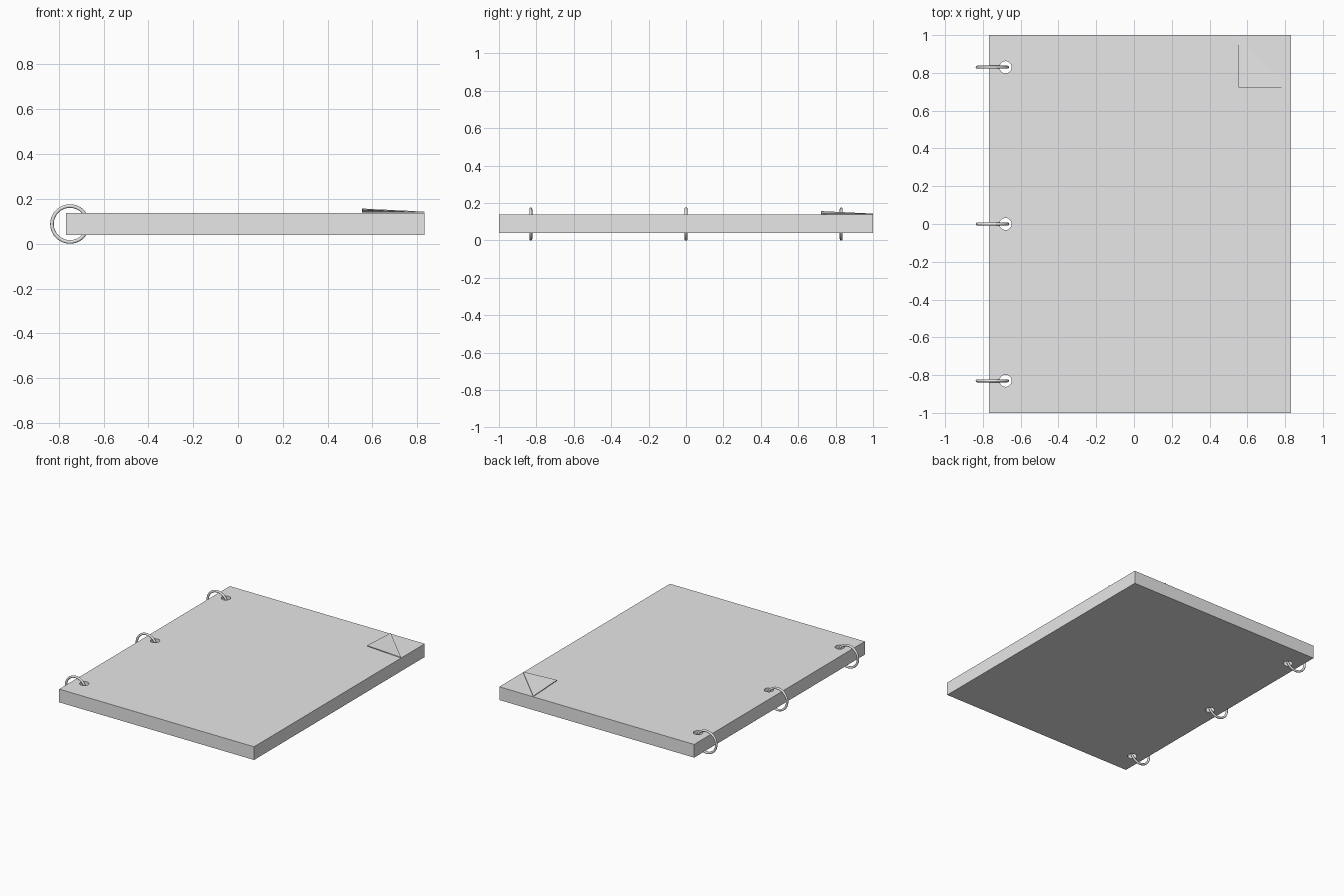
import bpy, bmesh, math

if "Cube" in bpy.data.objects:
    bpy.data.objects.remove(bpy.data.objects["Cube"])

paper = bpy.data.materials.new("light_grey")
paper.diffuse_color = (0.8, 0.8, 0.8, 1)
paper.use_nodes = True
paper.node_tree.nodes["Principled BSDF"].inputs["Base Color"].default_value = paper.diffuse_color

X0, X1, Z0, Z1 = -0.767, 0.832, 0.04, 0.138
RING_Y = (-0.83, 0.0, 0.83)

# page block
bpy.ops.mesh.primitive_cube_add(size=1, location=((X0 + X1) / 2, 0, (Z0 + Z1) / 2))
block = bpy.context.object
block.name = "page_block"
block.scale = (X1 - X0, 2, Z1 - Z0)
bpy.ops.object.transform_apply(location=True, rotation=False, scale=True)
block.data.materials.append(paper)

# binder holes cut through the block
for y in RING_Y:
    bpy.ops.mesh.primitive_cylinder_add(vertices=32, radius=0.032, depth=0.4,
                                        location=(-0.68, y, 0.09))
    cutter = bpy.context.object
    cutter.name = "hole_cutter"
    cutter.hide_render = True
    cutter.data.materials.append(paper)
    mod = block.modifiers.new("hole", 'BOOLEAN')
    mod.operation = 'DIFFERENCE'
    mod.solver = 'EXACT'
    mod.object = cutter
    bpy.context.view_layer.objects.active = block
    bpy.ops.object.modifier_apply(modifier=mod.name)
    bpy.data.objects.remove(cutter)

# binder rings
for i, y in enumerate(RING_Y):
    bpy.ops.mesh.primitive_torus_add(major_radius=0.08, minor_radius=0.008,
                                     major_segments=48, minor_segments=12,
                                     location=(-0.75, y, 0.088),
                                     rotation=(math.pi / 2, 0, 0))
    ring = bpy.context.object
    ring.name = f"binder_ring_{i + 1}"
    ring.data.materials.append(paper)
    bpy.ops.object.shade_smooth()

# folded page corner: thin triangular flap lifting away from the fold line
outline = [(0.553, 1.0, 0.1385), (0.553, 0.722, 0.152), (X1, 0.722, 0.1385)]
bm = bmesh.new()
low = [bm.verts.new(p) for p in outline]
top = [bm.verts.new((x, y, z + 0.005)) for x, y, z in outline]
bm.faces.new(top)
bm.faces.new(low[::-1])
for i in range(3):
    j = (i + 1) % 3
    bm.faces.new((low[i], low[j], top[j], top[i]))
bmesh.ops.recalc_face_normals(bm, faces=bm.faces)
mesh = bpy.data.meshes.new("folded_corner")
bm.to_mesh(mesh)
bm.free()
mesh.materials.append(paper)
bpy.context.collection.objects.link(bpy.data.objects.new("folded_corner", mesh))
